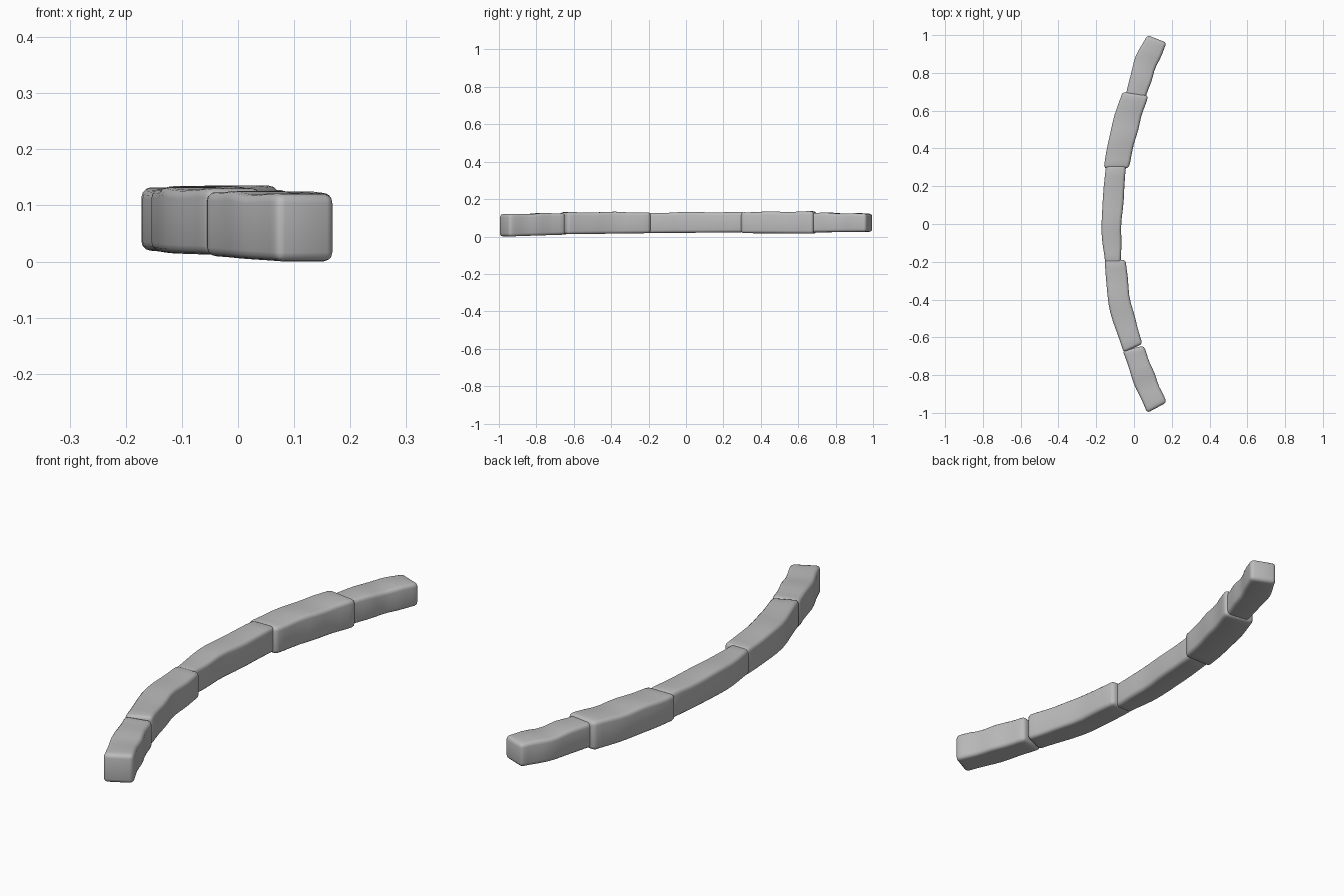
import bpy, bmesh, math
from mathutils import Vector

cube = bpy.data.objects.get("Cube")
if cube:
    bpy.data.objects.remove(cube, do_unlink=True)

# Stone colour
stone = bpy.data.materials.new("grey_stone")
stone.use_nodes = True
GREY = (0.5, 0.5, 0.5, 1.0)
stone.diffuse_color = GREY
bsdf = stone.node_tree.nodes["Principled BSDF"]
bsdf.inputs["Base Color"].default_value = GREY
bsdf.inputs["Roughness"].default_value = 0.9


def spline(pts, t):
    """Catmull-Rom point along pts, t from 0 to 1."""
    n = len(pts) - 1
    i = min(int(t * n), n - 1)
    u = t * n - i
    b, c = pts[i], pts[i + 1]
    a = pts[i - 1] if i > 0 else 2 * b - c
    d = pts[i + 2] if i + 2 <= n else 2 * c - b
    return 0.5 * (2 * b + (c - a) * u + (2 * a - 5 * b + 4 * c - d) * u * u
                  + (3 * b - a - 3 * c + d) * u ** 3)


def make_block(name, outer, inner, bottom, top, phase, rings=11):
    """Loft a rounded stone between its outer and inner plan edges."""
    outer = [Vector(p) for p in outer]
    inner = [Vector(p) for p in inner]
    bm = bmesh.new()
    loops = []
    for k in range(rings):
        t = k / (rings - 1)
        o, i = spline(outer, t), spline(inner, t)
        side = (i - o).normalized()
        # gentle hand-cut unevenness, fading out at the ends
        w = 0.003 * math.sin(math.pi * t)
        o = o + side * w * math.sin(9 * t + phase)
        i = i + side * w * math.sin(13 * t + 2 * phase)
        zb = bottom[0] + (bottom[1] - bottom[0]) * t
        zt = top[0] + (top[1] - top[0]) * t + w * math.sin(11 * t + phase)
        loops.append([bm.verts.new((p.x, p.y, z))
                      for p, z in ((o, zb), (i, zb), (i, zt), (o, zt))])
    for a, b in zip(loops, loops[1:]):
        for j in range(4):
            n = (j + 1) % 4
            bm.faces.new((a[j], a[n], b[n], b[j]))
    bm.faces.new(loops[0])
    bm.faces.new(loops[-1])
    bmesh.ops.recalc_face_normals(bm, faces=bm.faces)
    # round the long arrises and the end rims
    sharp = [e for e in bm.edges if e.calc_face_angle(0) > 0.7]
    bmesh.ops.bevel(bm, geom=sharp, offset=0.016, offset_type='OFFSET',
                    segments=3, profile=0.5, affect='EDGES', clamp_overlap=True)
    mesh = bpy.data.meshes.new(name)
    bm.to_mesh(mesh)
    bm.free()
    mesh.materials.append(stone)
    obj = bpy.data.objects.new(name, mesh)
    bpy.context.collection.objects.link(obj)
    bpy.ops.object.select_all(action='DESELECT')
    obj.select_set(True)
    bpy.context.view_layer.objects.active = obj
    bpy.ops.object.shade_smooth_by_angle(angle=math.radians(40))


# Five stones following the arc, from the front end to the back end
make_block("front_end_stone",
           [(0.07, -1.0), (0.0, -0.84), (-0.06, -0.67)],
           [(0.173, -0.945), (0.11, -0.80), (0.052, -0.645)],
           (0.0, 0.01), (0.12, 0.125), 0.5)
make_block("front_middle_stone",
           [(-0.055, -0.68), (-0.135, -0.42), (-0.155, -0.19)],
           [(0.045, -0.635), (-0.015, -0.42), (-0.045, -0.19)],
           (0.012, 0.018), (0.13, 0.13), 1.7)
make_block("centre_stone",
           [(-0.152, -0.21), (-0.173, 0.02), (-0.148, 0.31)],
           [(-0.07, -0.21), (-0.064, 0.02), (-0.042, 0.31)],
           (0.018, 0.022), (0.127, 0.132), 2.6)
make_block("back_middle_stone",
           [(-0.16, 0.295), (-0.124, 0.5), (-0.06, 0.70)],
           [(-0.028, 0.295), (0.02, 0.5), (0.076, 0.68)],
           (0.018, 0.015), (0.13, 0.135), 3.9)
make_block("back_end_stone",
           [(-0.045, 0.675), (0.0, 0.86), (0.07, 1.0)],
           [(0.058, 0.66), (0.11, 0.81), (0.173, 0.96)],
           (0.022, 0.025), (0.127, 0.122), 5.1)
